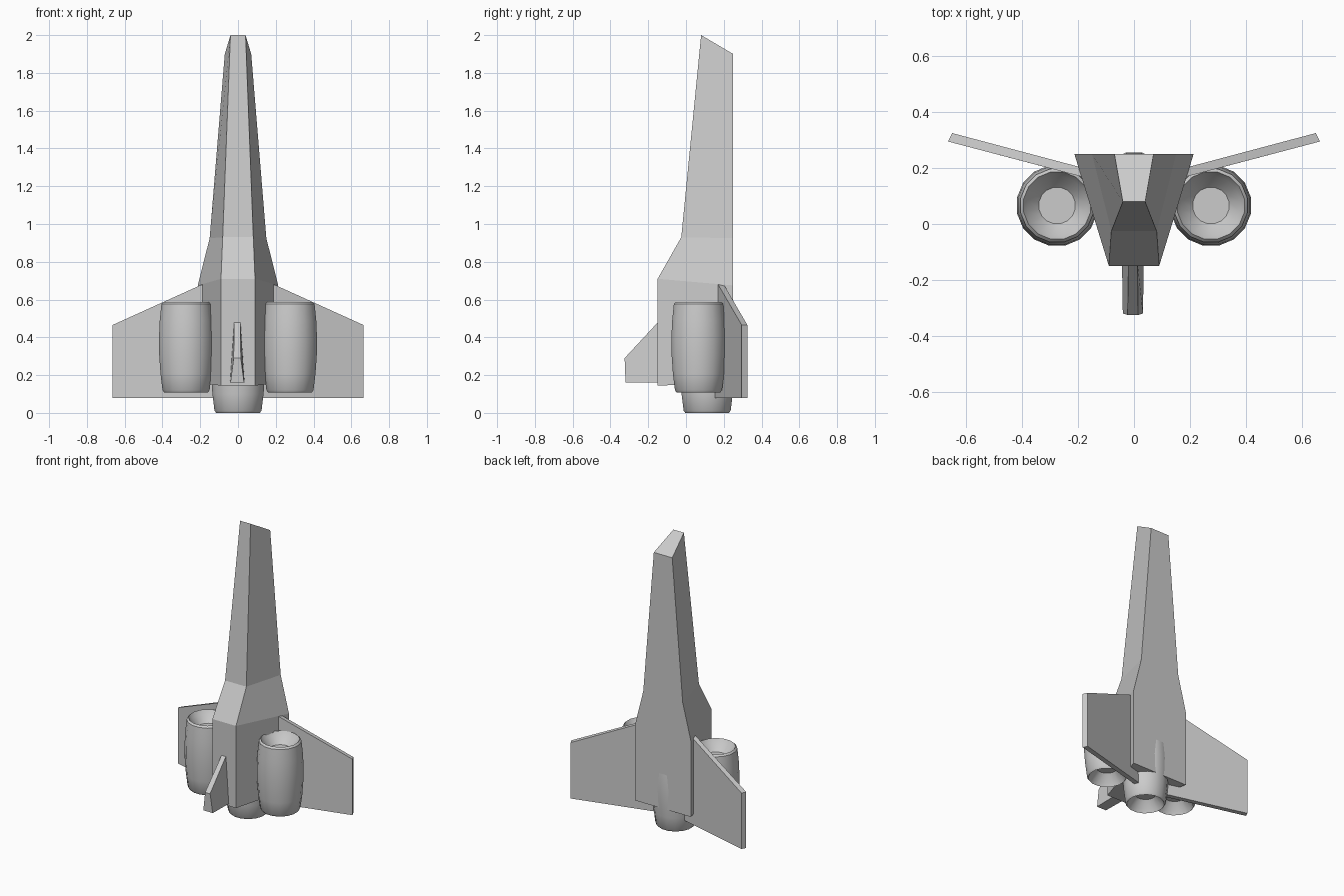
import bpy, bmesh
from math import sin, cos, pi, radians

if "Cube" in bpy.data.objects:
    bpy.data.objects.remove(bpy.data.objects["Cube"])


def finish(name, bm):
    bmesh.ops.recalc_face_normals(bm, faces=bm.faces[:])
    mesh = bpy.data.meshes.new(name)
    bm.to_mesh(mesh)
    bm.free()
    ob = bpy.data.objects.new(name, mesh)
    bpy.context.collection.objects.link(ob)
    return ob


def loft(name, rings):
    """Skin a stack of equal-length vertex rings and cap both ends."""
    bm = bmesh.new()
    vs = [[bm.verts.new(p) for p in ring] for ring in rings]
    n = len(vs[0])
    for a, b in zip(vs, vs[1:]):
        for i in range(n):
            j = (i + 1) % n
            bm.faces.new((a[i], a[j], b[j], b[i]))
    bm.faces.new(vs[0][::-1])
    bm.faces.new(vs[-1])
    return finish(name, bm)


def section(front, back, cx=0.0):
    """Trapezoid ring; front and back are (half width, y, z)."""
    (fw, fy, fz), (bw, by, bz) = front, back
    return [(cx - fw, fy, fz), (cx + fw, fy, fz), (cx + bw, by, bz), (cx - bw, by, bz)]


# Tapered fuselage with slanted nose tip
loft("fuselage", [
    section((0.09, -0.15, 0.145), (0.213, 0.25, 0.155)),
    section((0.09, -0.15, 0.71), (0.213, 0.25, 0.675)),
    section((0.081, -0.025, 0.93), (0.15, 0.25, 0.925)),
    section((0.04, 0.08, 2.0), (0.07, 0.25, 1.9)),
])

# Front fin, thicker towards the bottom
loft("front_fin", [
    section((0.036, -0.32, 0.16), (0.039, -0.13, 0.16), -0.004),
    section((0.019, -0.325, 0.29), (0.016, -0.13, 0.50), -0.004),
])

# Swept wings, mirrored across x
wing = loft("wings", [
    [(0.115, 0.15, 0.08), (0.19, 0.17, 0.68), (0.18, 0.20, 0.68), (0.105, 0.18, 0.08)],
    [(0.665, 0.295, 0.08), (0.665, 0.295, 0.465), (0.65, 0.325, 0.465), (0.65, 0.325, 0.08)],
])
wing.modifiers.new("mirror", "MIRROR")

# Engine barrels: (radius, height), with a recessed dish at both ends
PROFILE = [
    (0.066, 0.07), (0.105, 0.025), (0.118, 0.0), (0.127, 0.012), (0.138, 0.10),
    (0.145, 0.20), (0.146, 0.29), (0.142, 0.38), (0.133, 0.468), (0.122, 0.48),
    (0.107, 0.455), (0.066, 0.41),
]


def engine(name, x, y, z, sides=16):
    rings = [[(x + r * cos(2 * pi * (i + 0.5) / sides),
               y + r * sin(2 * pi * (i + 0.5) / sides), z + h)
              for i in range(sides)] for r, h in PROFILE]
    ob = loft(name, rings)
    bpy.ops.object.select_all(action='DESELECT')
    ob.select_set(True)
    bpy.context.view_layer.objects.active = ob
    bpy.ops.object.shade_smooth_by_angle(angle=radians(30))
    return ob


for label, x, y, z in (("left", -0.275, 0.066, 0.108),
                       ("right", 0.275, 0.066, 0.108),
                       ("center", 0.0, 0.112, 0.0)):
    engine(label + "_engine", x, y, z)
